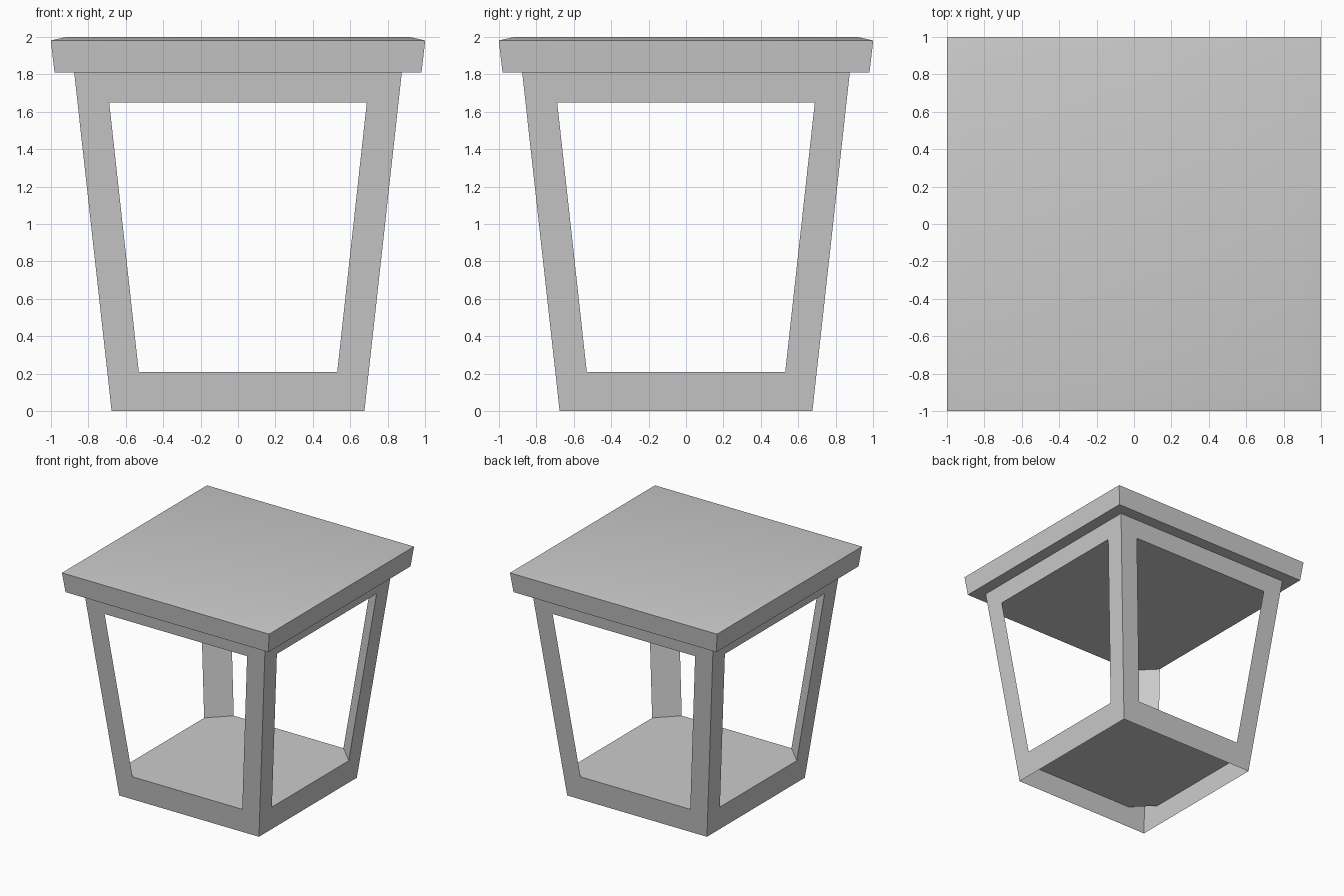
import bpy, bmesh
from mathutils import Matrix, Vector

if "Cube" in bpy.data.objects:
    bpy.data.objects.remove(bpy.data.objects["Cube"])


def finish(name, bm):
    bmesh.ops.remove_doubles(bm, verts=bm.verts, dist=0.0005)
    bmesh.ops.recalc_face_normals(bm, faces=bm.faces)
    mesh = bpy.data.meshes.new(name)
    bm.to_mesh(mesh)
    bm.free()
    obj = bpy.data.objects.new(name, mesh)
    bpy.context.collection.objects.link(obj)
    return obj


def half_width(z):
    # outward taper of the frame
    return 0.675 + 0.2 * z / 1.81


def side_point(x, z):
    return Vector((x, -half_width(z), z))


# Tapered open frame: one side with its opening, repeated four times
BASE, TOP = 0.0, 1.81
LOW, HIGH = (0.53, 0.21), (0.688, 1.65)
bm = bmesh.new()
floor, ceiling = [], []
for k in range(4):
    turn = Matrix.Rotation(k * 1.5707963267948966, 3, 'Z')
    outer = [side_point(s * half_width(z), z)
             for s, z in ((-1, BASE), (1, BASE), (1, TOP), (-1, TOP))]
    inner = [side_point(s * w, z)
             for s, (w, z) in ((-1, LOW), (1, LOW), (1, HIGH), (-1, HIGH))]
    o = [bm.verts.new(turn @ p) for p in outer]
    i = [bm.verts.new(turn @ p) for p in inner]
    for a in range(4):
        b = (a + 1) % 4
        bm.faces.new((o[a], o[b], i[b], i[a]))
    floor += [i[0], i[1]]
    ceiling += [i[3], i[2]]

# Floor, ceiling and the diagonal inner face of each leg
bm.faces.new(floor)
bm.faces.new(ceiling)
for k in range(1, 8, 2):
    n = (k + 1) % 8
    bm.faces.new((floor[k], floor[n], ceiling[n], ceiling[k]))
finish("tapered_frame", bm)

# Top slab with flared sides and a shallow bevelled upper edge
bm = bmesh.new()
rings = []
for w, z in ((0.98, 1.81), (1.0, 1.98), (0.91, 2.0)):
    rings.append([bm.verts.new((sx * w, sy * w, z))
                  for sx, sy in ((-1, -1), (1, -1), (1, 1), (-1, 1))])
for lower, upper in zip(rings, rings[1:]):
    for a in range(4):
        b = (a + 1) % 4
        bm.faces.new((lower[a], lower[b], upper[b], upper[a]))
bm.faces.new(rings[0])
bm.faces.new(rings[-1])
slab = finish("top_slab", bm)
bpy.context.view_layer.objects.active = slab
slab.select_set(True)
bpy.ops.object.shade_smooth_by_angle(angle=0.6)
